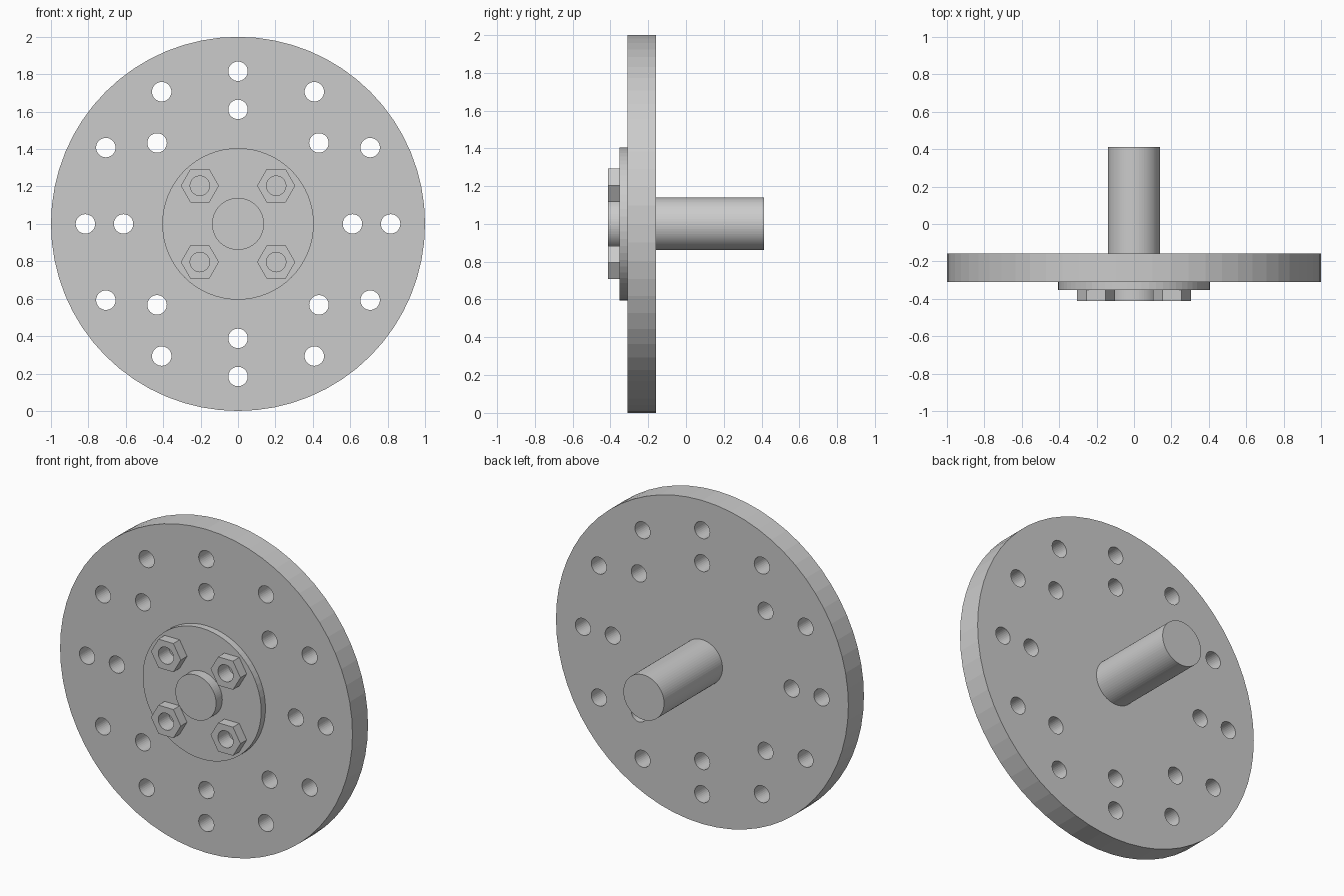
import bpy
from math import cos, sin, pi, radians

if "Cube" in bpy.data.objects:
    bpy.data.objects.remove(bpy.data.objects["Cube"])

CZ = 1.0  # height of the shaft axis


def ring(cx, cz, r, n):
    return [(cx + r * cos(2 * pi * i / n), cz + r * sin(2 * pi * i / n)) for i in range(n)]


def plate(name, outlines, y0, y1):
    """Solid plate in the xz plane: first outline is the rim, the rest are holes."""
    cu = bpy.data.curves.new(name + "_profile", 'CURVE')
    cu.dimensions = '2D'
    cu.fill_mode = 'BOTH'
    cu.extrude = (y1 - y0) / 2
    for pts in outlines:
        s = cu.splines.new('POLY')
        s.points.add(len(pts) - 1)
        for p, (x, z) in zip(s.points, pts):
            p.co = (x, z, 0, 1)
        s.use_cyclic_u = True
        s.use_smooth = False
    ob = bpy.data.objects.new(name, cu)
    bpy.context.collection.objects.link(ob)
    ob.location = (0, (y0 + y1) / 2, CZ)
    ob.rotation_euler = (radians(90), 0, 0)
    bpy.ops.object.select_all(action='DESELECT')
    bpy.context.view_layer.objects.active = ob
    ob.select_set(True)
    bpy.ops.object.convert(target='MESH')
    return bpy.context.object


def bolt_circle(r, count):
    return [ring(r * cos(2 * pi * i / count), r * sin(2 * pi * i / count), 0.052, 32)
            for i in range(count)]


# Main disc with two circles of through holes
plate("disc", [ring(0, 0, 1.0, 64)] + bolt_circle(0.816, 12) + bolt_circle(0.612, 8),
      -0.31, -0.158)

# Hub flange, drilled under each nut
spots = [(sx * 0.204, sz * 0.204) for sx in (-1, 1) for sz in (-1, 1)]
plate("hub_flange", [ring(0, 0, 0.405, 64)] + [ring(x, z, 0.052, 32) for x, z in spots],
      -0.352, -0.31)

# Hex nuts
for i, (x, z) in enumerate(spots):
    plate(f"hex_nut_{i + 1}", [ring(x, z, 0.102, 6), ring(x, z, 0.052, 32)], -0.413, -0.352)

# Shaft running through the disc
bpy.ops.mesh.primitive_cylinder_add(vertices=64, radius=0.139, depth=0.826,
                                    location=(0, 0, CZ), rotation=(radians(90), 0, 0))
bpy.context.object.name = "shaft"
